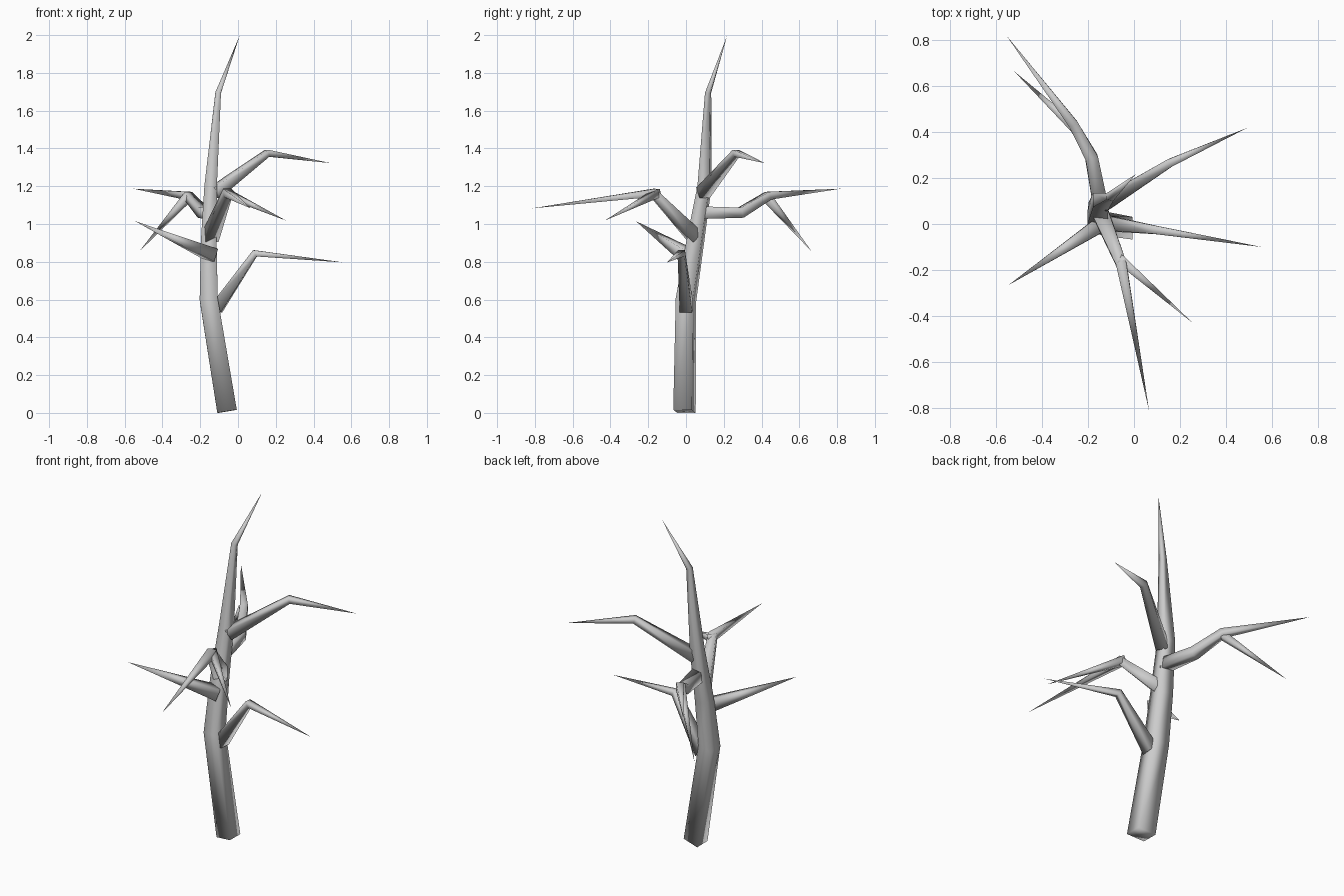
import bpy, bmesh
from mathutils import Vector

if "Cube" in bpy.data.objects:
    bpy.data.objects.remove(bpy.data.objects["Cube"])


def limb(name, path, ref=(0, 0, 1), shape=(0.92, 0.92, 0)):
    """Tapered four-sided tube through (x, y, z, half width) points; width 0 makes a pointed tip.
    shape = half width across, half width along ref, shear."""
    across, along, shear = shape
    pts = [Vector(p[:3]) for p in path]
    bm = bmesh.new()
    rings = []
    for i, p in enumerate(pts):
        half = path[i][3]
        if half == 0:
            rings.append([bm.verts.new(p)])
            continue
        tangent = Vector()
        if i > 0:
            tangent += (p - pts[i - 1]).normalized()
        if i < len(pts) - 1:
            tangent += (pts[i + 1] - p).normalized()
        tangent.normalize()
        v = Vector(ref)
        v = (v - tangent * v.dot(tangent)).normalized()
        u = v.cross(tangent)
        rings.append([bm.verts.new(p + half * (su * across * u + (sv * along - su * shear) * v))
                      for su, sv in ((1, -1), (1, 1), (-1, 1), (-1, -1))])
    for a, b in zip(rings, rings[1:]):
        for k in range(4):
            n = (k + 1) % 4
            if len(b) == 1:
                bm.faces.new((a[k], a[n], b[0]))
            else:
                bm.faces.new((a[k], a[n], b[n], b[k]))
    bm.faces.new(rings[0][::-1])
    bmesh.ops.recalc_face_normals(bm, faces=bm.faces)
    for f in bm.faces:
        f.smooth = True
    mesh = bpy.data.meshes.new(name)
    bm.to_mesh(mesh)
    bm.free()
    obj = bpy.data.objects.new(name, mesh)
    bpy.context.collection.objects.link(obj)
    return obj


# Leaning trunk with a bent, pointed top and a slightly skewed square section
limb("trunk", [(-0.058, -0.008, 0.008, 0.06), (-0.155, 0, 0.6, 0.055),
               (-0.155, 0.048, 0.9, 0.048), (-0.145, 0.098, 1.2, 0.038),
               (-0.105, 0.117, 1.695, 0.017), (0.008, 0.217, 1.995, 0)],
     ref=(0, 1, 0), shape=(0.87, 0.82, 0.17))

# Low right branch
limb("low_right_branch", [(-0.115, 0.003, 0.55, 0.036), (0.09, -0.025, 0.845, 0.02),
                          (0.555, -0.10, 0.797, 0)])

# Straight left branch
limb("left_branch", [(-0.135, 0.005, 0.835, 0.038), (-0.545, -0.265, 1.015, 0)])

# Front branch and its side twig
limb("front_branch", [(-0.147, 0.05, 0.93, 0.04), (-0.055, -0.175, 1.165, 0.025),
                      (0.066, -0.815, 1.083, 0)])
limb("front_twig", [(-0.065, -0.15, 1.165, 0.023), (0.255, -0.43, 1.018, 0)])

# Upper right branch
limb("upper_right_branch", [(-0.125, 0.09, 1.165, 0.035), (0.155, 0.265, 1.375, 0.02),
                            (0.492, 0.418, 1.322, 0)])

# Back branch and its side twig
limb("back_branch", [(-0.145, 0.08, 1.06, 0.036), (-0.185, 0.29, 1.06, 0.03),
                     (-0.265, 0.435, 1.15, 0.023), (-0.555, 0.82, 1.187, 0)])
limb("back_twig", [(-0.26, 0.42, 1.15, 0.023), (-0.522, 0.665, 0.855, 0)])
